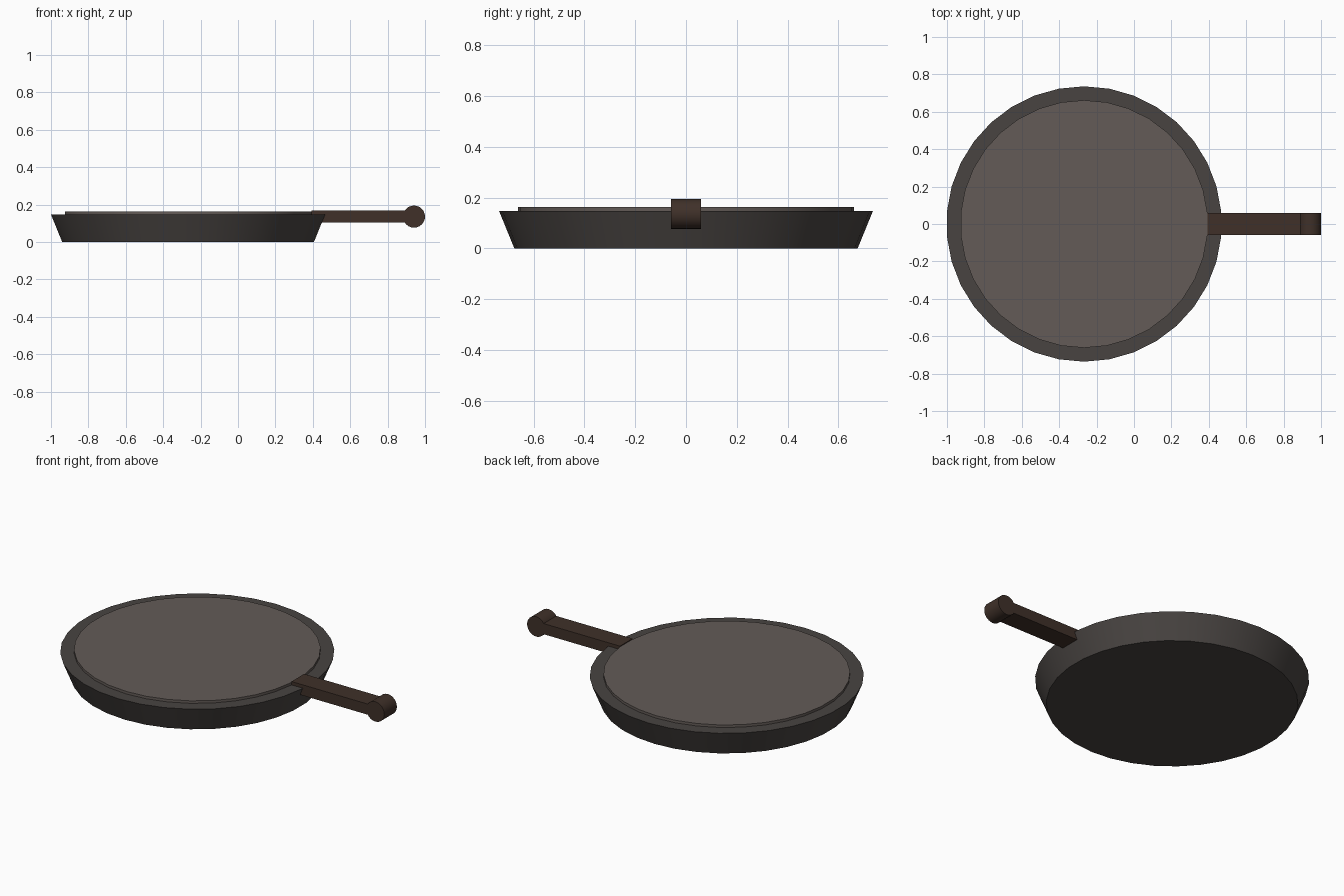
import bpy, math

if "Cube" in bpy.data.objects:
    bpy.data.objects.remove(bpy.data.objects["Cube"])

def material(name, rgb):
    m = bpy.data.materials.new(name)
    m.diffuse_color = (*rgb, 1)
    m.use_nodes = True
    m.node_tree.nodes["Principled BSDF"].inputs["Base Color"].default_value = m.diffuse_color
    return m

def finish(name, mat):
    ob = bpy.context.object
    ob.name = name
    ob.data.materials.append(mat)
    bpy.ops.object.transform_apply(location=False, rotation=True, scale=True)
    bpy.ops.object.shade_smooth_by_angle(angle=math.radians(30))
    return ob

iron = material("dark_iron", (0.065, 0.057, 0.053))
surface = material("cooking_surface", (0.125, 0.105, 0.095))
wood = material("dark_wood", (0.05, 0.03, 0.022))

CX, SIDES = -0.267, 34

# Flared pan body
bpy.ops.mesh.primitive_cone_add(vertices=SIDES, radius1=0.676, radius2=0.736,
                                depth=0.147, location=(CX, 0, 0.0735))
finish("pan_body", iron)

# Slightly raised inner disc
bpy.ops.mesh.primitive_cylinder_add(vertices=SIDES, radius=0.662, depth=0.03,
                                    location=(CX, 0, 0.147))
finish("cooking_disc", surface)

# Straight handle bar, starting on the rim
x0, x1, z0, z1 = 0.392, 0.941, 0.104, 0.167
bpy.ops.mesh.primitive_cube_add(size=1, location=((x0 + x1) / 2, 0, (z0 + z1) / 2))
bpy.context.object.scale = (x1 - x0, 0.118, z1 - z0)
finish("handle", wood)

# Rounded handle end, lying across the bar
bpy.ops.mesh.primitive_cylinder_add(vertices=24, radius=0.059, depth=0.118,
                                    location=(x1, 0, 0.1355),
                                    rotation=(math.pi / 2, 0, 0))
finish("handle_end", wood)
